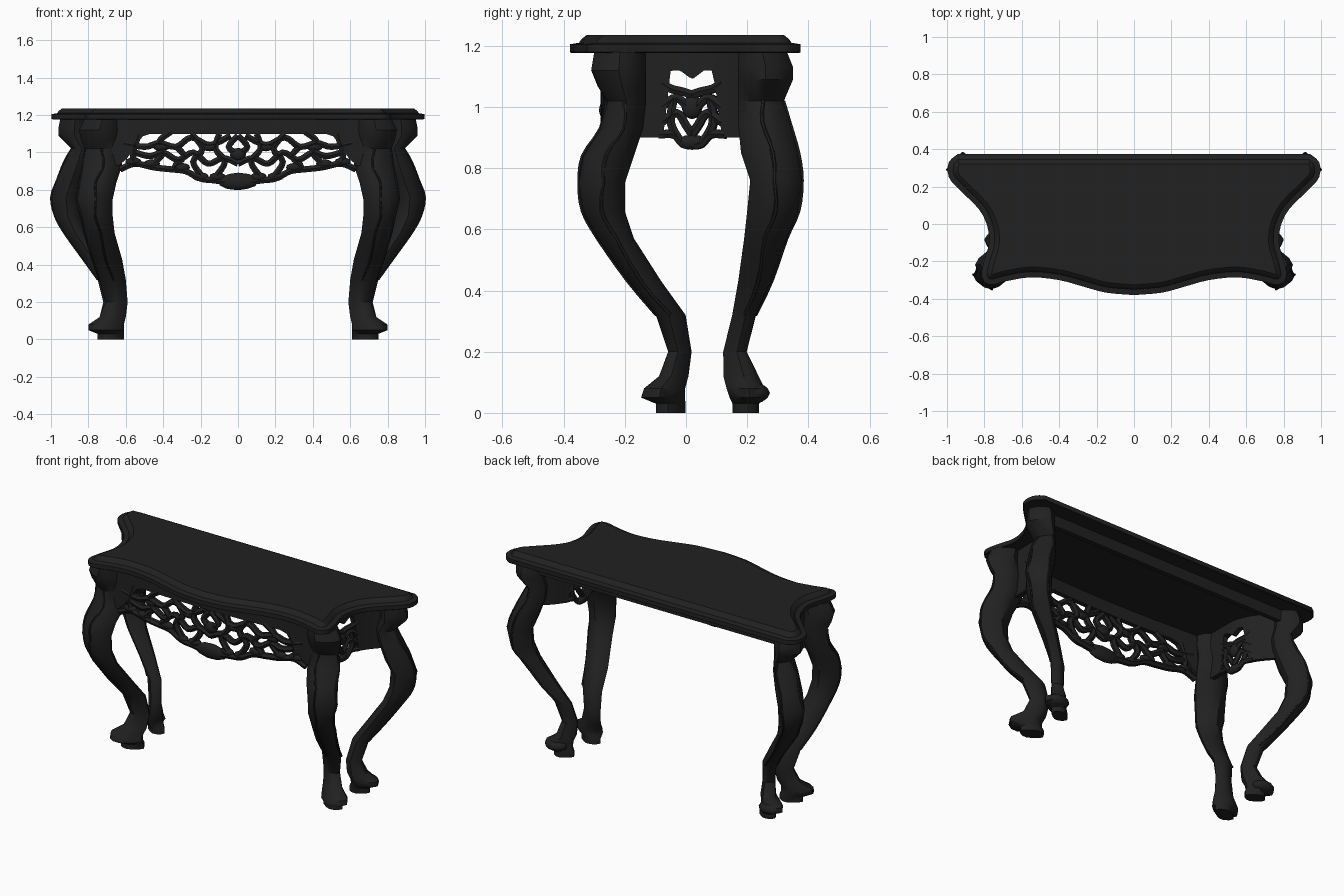
import bpy, bmesh, math
from mathutils import Vector

cube = bpy.data.objects.get("Cube")
if cube:
    bpy.data.objects.remove(cube, do_unlink=True)

# One dark lacquer for the whole table
lacquer = bpy.data.materials.new("black lacquer")
lacquer.use_nodes = True
lacquer.diffuse_color = (0.015, 0.015, 0.015, 1)
shader = next(n for n in lacquer.node_tree.nodes if n.type == "BSDF_PRINCIPLED")
shader.inputs["Base Color"].default_value = lacquer.diffuse_color
shader.inputs["Roughness"].default_value = 0.6
parts = []


def register(name, data):
    ob = bpy.data.objects.new(name, data)
    bpy.context.scene.collection.objects.link(ob)
    data.materials.append(lacquer)
    parts.append(ob)
    return ob


def loft(name, rings, capped=True):
    """Closed rings of equal length, joined and optionally capped."""
    bm = bmesh.new()
    loops = [[bm.verts.new(p) for p in ring] for ring in rings]
    count = len(loops[0])
    for low, high in zip(loops, loops[1:]):
        for i in range(count):
            j = (i + 1) % count
            bm.faces.new((low[i], low[j], high[j], high[i]))
    if capped:
        bm.faces.new(loops[0])
        bm.faces.new(loops[-1])
    bmesh.ops.remove_doubles(bm, verts=bm.verts, dist=0.0002)
    bmesh.ops.recalc_face_normals(bm, faces=bm.faces)
    mesh = bpy.data.meshes.new(name)
    bm.to_mesh(mesh)
    bm.free()
    return register(name, mesh)


def smooth_path(points, steps):
    """Catmull-Rom path through the points."""
    pts = [Vector(p) for p in points]
    pts = [pts[0]] + pts + [pts[-1]]
    path = []
    for a, b, c, d in zip(pts, pts[1:], pts[2:], pts[3:]):
        for k in range(steps):
            t = k / steps
            path.append(b + (c - a) * t / 2 + (a * 2 - b * 5 + c * 4 - d) * t * t / 2
                        + (b * 3 - a - c * 3 + d) * t ** 3 / 2)
    return path + [pts[-1]]


def stems(name, paths, radius, steps=4):
    """Round carved stems along smooth paths, as one mesh."""
    curve = bpy.data.curves.new(name, "CURVE")
    curve.dimensions = "3D"
    curve.bevel_depth = radius
    curve.bevel_resolution = 1
    curve.use_fill_caps = True
    for points in paths:
        path = smooth_path(points, steps)
        spline = curve.splines.new("POLY")
        spline.points.add(len(path) - 1)
        for target, p in zip(spline.points, path):
            target.co = (*p, 1)
    ob = register(name, curve)
    bpy.ops.object.select_all(action="DESELECT")
    bpy.context.view_layer.objects.active = ob
    ob.select_set(True)
    bpy.ops.object.convert(target="MESH")


def knob(name, centre, size):
    bm = bmesh.new()
    bmesh.ops.create_icosphere(bm, subdivisions=2, radius=1)
    bmesh.ops.scale(bm, vec=size, verts=bm.verts)
    bmesh.ops.translate(bm, vec=centre, verts=bm.verts)
    mesh = bpy.data.meshes.new(name)
    bm.to_mesh(mesh)
    bm.free()
    register(name, mesh)


# Tabletop: serpentine outline with a stepped, bevelled edge
half = [(0, -.38), (.15, -.367), (.27, -.335), (.4, -.3), (.55, -.285), (.68, -.305),
        (.77, -.325), (.815, -.28), (.80, -.19), (.775, -.1), (.785, -.01), (.83, .08),
        (.93, .18), (.99, .25), (.99, .33), (.94, .375)]
right_half = smooth_path(half, 3)
outline = right_half + [Vector((-p.x, p.y)) for p in reversed(right_half[1:])]


def inset(distance, z):
    ring = []
    for i, p in enumerate(outline):
        along = (outline[(i + 1) % len(outline)] - outline[i - 1]).normalized()
        ring.append((p.x - along.y * distance, p.y + along.x * distance, z))
    return ring


def spine(z):
    """Centre line that the flat faces of the top run in to."""
    return [(max(-.6, min(.6, p.x)), 0, z) for p in outline]


edge = [inset(d, z) for d, z in
        ((.004, 1.177), (0, 1.18), (0, 1.205), (.03, 1.21), (.038, 1.222), (.055, 1.235))]
loft("tabletop", [spine(1.177)] + edge + [spine(1.235)], capped=False)


# Cabriole legs: height, then x and y extents, all in hundredths
front_rows = [(118, 63, 82, -30, -13), (112, 63, 85, -31, -13), (107, 63, 84, -29, -13),
              (102, 62, 82, -26, -13), (93, 62, 83, -28, -14), (84, 65, 85, -34, -17),
              (75, 67, 86, -35, -20), (66, 67, 84, -34, -20), (57, 66, 82, -29, -17),
              (43, 62, 78, -19, -8), (32, 60, 74, -10, 0), (20, 59, 71, -6, 2),
              (12, 60, 74, -9, 1), (8, 61, 80, -14, 0), (5, 61, 80, -15, 0),
              (3, 61, 75, -10, 0), (0, 61, 75, -10, 0)]
back_rows = [(118, 79, 95, 17, 33), (113, 79, 96, 17, 35), (109, 79, 96, 17, 35),
             (102, 78, 89, 17, 32), (95, 78, 93, 17, 34), (85, 81, 97, 18, 37),
             (76, 84, 100, 21, 38), (66, 84, 98, 20, 37), (57, 81, 93, 19, 33),
             (43, 72, 83, 17, 28), (32, 65, 75, 15, 23), (20, 63, 72, 12, 20),
             (12, 63, 74, 12, 24), (8, 64, 80, 13, 26), (5, 64, 80, 14, 26),
             (3, 63, 75, 15, 24), (0, 63, 75, 15, 24)]


def section_point(row, angle, side, outward):
    """Soft diamond section, drawn out along the diagonal towards the ankle."""
    z, x0, x1, y0, y1 = (v / 100 for v in row)
    lean = math.copysign(.25 * min(1, max(0, (.65 - z) / .4)), outward)
    c, s = (math.copysign(abs(v) ** 1.3, v) for v in (math.cos(angle), math.sin(angle + lean)))
    return (side * ((x0 + x1) / 2 + c * (x1 - x0) / 2), (y0 + y1) / 2 + s * (y1 - y0) / 2, z)


def leg(label, rows, side, outward):
    loft(label + "_leg", [[section_point(r, math.tau * i / 12, side, outward)
                           for i in range(12)] for r in rows])
    # Carved leaf edges wandering down the knee
    edges = []
    for turn in (-1, 1):
        edges.append([section_point(r, outward + turn * (.9 if i % 2 else .6), side, outward)
                      for i, r in enumerate(rows[3:11])])
    stems(label + "_leaf_edges", edges, .006, 3)
    # Low paw on the foot
    z, x0, x1, y0, y1 = (v / 100 for v in rows[-1])
    cx, cy = (x0 + x1) / 2, (y0 + y1) / 2
    knob(label + "_paw", (side * (cx + .035), cy + math.copysign(.025, outward), .065),
         (.07, .055, .035))


# Aprons: plates hanging under the top, deeper near the legs
def plate(name, place, low, high, depth, count=32):
    rings = []
    for i in range(count + 1):
        u = low + (high - low) * i / count
        rings.append([place(u, z, off) for off, z in
                      ((-.014, 1.18), (.014, 1.18), (.014, depth(u)), (-.014, depth(u)))])
    loft(name, rings)


def front_place(u, z, off=0):
    return (u, -.235 - .025 * math.cos(u * 2.4) + off, z)


def front_depth(u):
    return 1.1 - .17 * min(1, max(0, (abs(u) - .5) / .12))


def mirrored(paths, place):
    return [[place(s * u, z) for u, z in path] for path in paths for s in (-1, 1)]


plate("front_apron", front_place, -.68, .68, front_depth)
vines = [[(.61, 1.05), (.5, 1.03), (.42, 1.05), (.33, 1.03), (.25, 1.08), (.15, 1.04), (.04, 1.09)],
         [(.63, .91), (.55, .94), (.45, .92), (.36, .91), (.28, .9), (.2, .86), (.12, .85), (0, .83)],
         [(.55, 1), (.47, .98), (.4, 1), (.32, .96), (.24, 1), (.16, .94), (.08, .97), (0, .94)],
         [(.53, 1.1), (.56, 1), (.55, .93)],
         [(.36, 1.11), (.42, 1.06), (.4, 1), (.45, .94)],
         [(.33, 1.03), (.29, .98), (.34, .92), (.28, .9)],
         [(.25, 1.1), (.19, 1.02), (.24, .95), (.19, .87)],
         [(.1, 1.1), (.12, 1.02), (.07, .95), (.12, .87)],
         [(0, 1.09), (.05, 1.03), (0, .99)]]
stems("front_fretwork", mirrored(vines, front_place), .019)
knob("front_shell", front_place(0, .845), (.11, .025, .047))
knob("front_mask", front_place(0, .99), (.045, .025, .035))
for side in (-1, 1):
    for u, z in ((.11, .87), (.2, .87), (.3, .92), (.46, .94), (.56, .95), (.15, 1.03), (.41, 1.03)):
        knob("front_leaf", front_place(side * u, z), (.045, .02, .024))

# Side aprons with a heart-shaped opening, and the legs
side_vines = [[(.1, 1.08), (.07, 1.06), (.03, 1.05), (0, 1.04)],
              [(.1, 1), (.05, 1.03), (0, .98)],
              [(.1, .95), (.05, .98), (.02, .94), (0, .91)],
              [(.11, .91), (.06, .91), (.03, .88), (0, .875)],
              [(.06, 1.03), (.07, .95), (.04, .89)]]
for side, word in ((1, "left"), (-1, "right")):
    def side_place(u, z, off=0):
        return (side * (.69 + 2.2 * max(0, u + .03) ** 2 + off), u + .02, z)

    def side_depth(u):
        dip = .03 * max(0, 1 - abs(u) / .04)
        return 1.12 - dip - .22 * min(1, max(0, (abs(u) - .07) / .025))

    plate(word + "_apron", side_place, -.18, .21, side_depth)
    stems(word + "_fretwork", mirrored(side_vines, side_place), .016)
    knob(word + "_apron_boss", side_place(0, 1.0), (.02, .035, .04))
    knob(word + "_apron_shell", side_place(0, .885), (.02, .05, .025))
    leg("front_" + word, front_rows, side, -math.pi / 4)
    leg("back_" + word, back_rows, side, math.pi / 4)

# Plain rail under the back edge
plate("back_rail", lambda u, z, off: (u, .27 + off, z), -.84, .84, lambda u: 1.11, 2)

# Soft shading with crisp edges
bpy.ops.object.select_all(action="DESELECT")
for ob in parts:
    ob.select_set(True)
bpy.context.view_layer.objects.active = parts[0]
bpy.ops.object.shade_smooth_by_angle(angle=math.radians(35))
